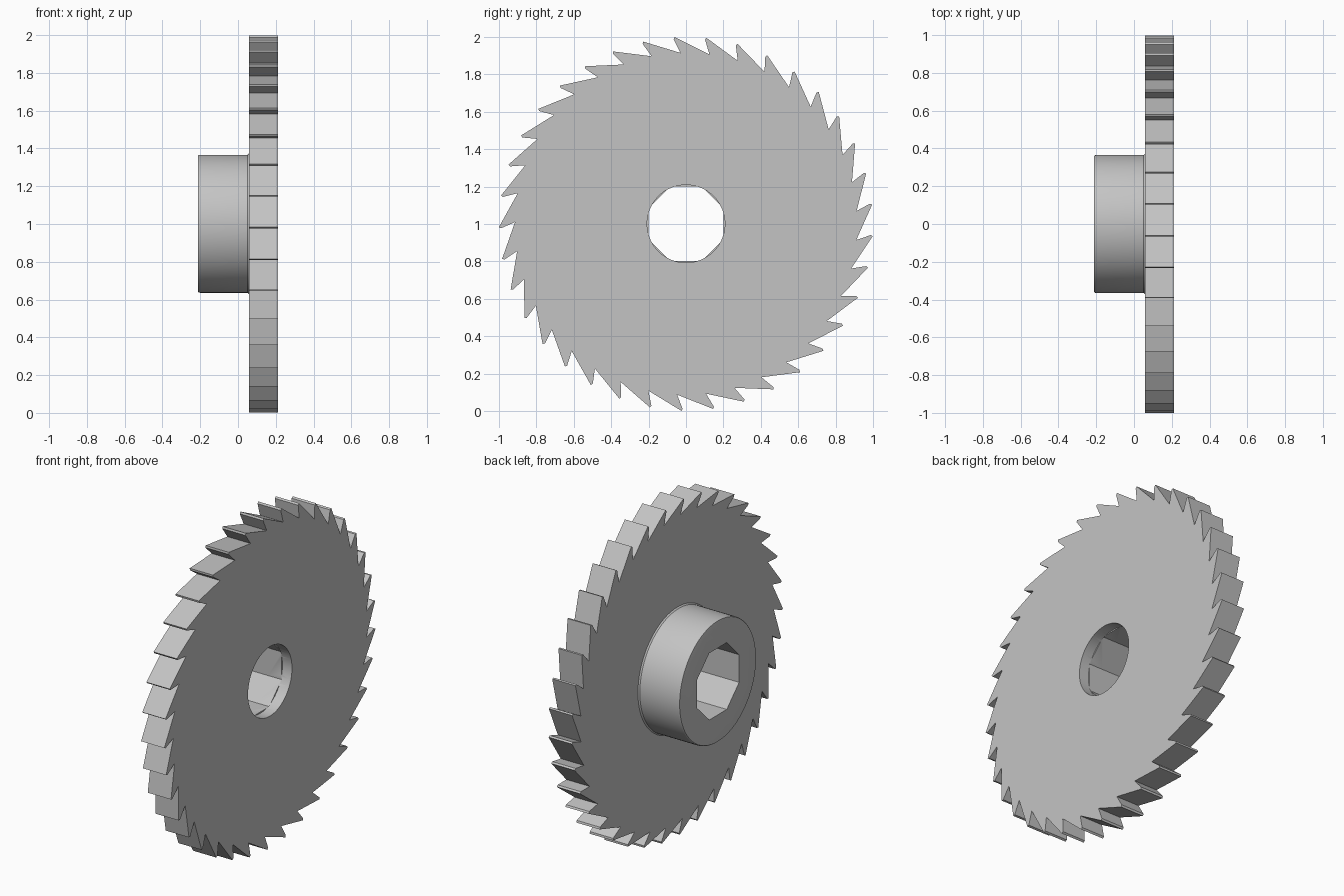
import bpy
import bmesh
from math import sin, cos, pi, radians

CENTER_Z = 1.001
TEETH = 37
DISC_BACK, DISC_FRONT = 0.058, 0.212
STEP = 0.15                      # depth where the octagonal bore turns round

cube = bpy.data.objects.get("Cube")
if cube:
    bpy.data.objects.remove(cube, do_unlink=True)

steel = bpy.data.materials.new("plain_steel_grey")
steel.use_nodes = True
grey = (0.55, 0.55, 0.55, 1)
steel.diffuse_color = grey
for node in steel.node_tree.nodes:
    if node.type == 'BSDF_PRINCIPLED':
        node.inputs["Base Color"].default_value = grey


def polar(radius, angle):
    return radius * cos(angle), radius * sin(angle)


def ring(radius, sides, turn=0.0):
    return [polar(radius, turn + 2 * pi * i / sides) for i in range(sides)]


def loft(name, sections):
    """Closed solid through (x, outline) sections stacked along x."""
    bm = bmesh.new()
    loops = [[bm.verts.new((x, y, z + CENTER_Z)) for y, z in outline]
             for x, outline in sections]
    for a, b in zip(loops, loops[1:]):
        for i in range(len(a)):
            j = (i + 1) % len(a)
            bm.faces.new((a[i], a[j], b[j], b[i]))
    bm.faces.new(loops[0])
    bm.faces.new(loops[-1])
    bmesh.ops.recalc_face_normals(bm, faces=bm.faces)
    mesh = bpy.data.meshes.new(name)
    bm.to_mesh(mesh)
    bm.free()
    mesh.materials.append(steel)
    obj = bpy.data.objects.new(name, mesh)
    bpy.context.collection.objects.link(obj)
    return obj


def activate(obj):
    bpy.ops.object.select_all(action='DESELECT')
    obj.select_set(True)
    bpy.context.view_layer.objects.active = obj


def cut(obj, cutter):
    activate(obj)
    mod = obj.modifiers.new("bore", 'BOOLEAN')
    mod.operation = 'DIFFERENCE'
    mod.solver = 'EXACT'
    mod.object = cutter
    bpy.ops.object.modifier_apply(modifier=mod.name)


# Toothed disc: each tooth leans over its undercut gullet
outline = []
for i in range(TEETH):
    tip = radians(5.9) + 2 * pi * i / TEETH
    outline += [polar(1.0, tip),
                polar(0.989, tip + radians(0.35)),
                polar(0.914, tip - radians(1.6))]
disc = loft("toothed_disc", [(DISC_BACK, outline), (DISC_FRONT, outline)])

# Hub with a rounded outer rim and a small fillet at the disc
hub_profile = [(-0.212, 0.356), (-0.2105, 0.361), (-0.207, 0.364),
               (-0.202, 0.365), (0.05, 0.365), (DISC_BACK, 0.372)]
hub = loft("hub", [(x, ring(r, 96)) for x, r in hub_profile])

# Bore: octagonal through the hub, round at the disc face
octagon = ring(0.2 / cos(pi / 8), 8, pi / 8)
octagon_cutter = loft("octagon_cutter", [(-0.3, octagon), (STEP, octagon)])
round_hole = ring(0.208, 72, radians(1))
round_cutter = loft("round_cutter", [(STEP - 0.001, round_hole), (0.3, round_hole)])
cut(hub, octagon_cutter)
cut(disc, octagon_cutter)
cut(disc, round_cutter)
for cutter in (octagon_cutter, round_cutter):
    bpy.data.objects.remove(cutter, do_unlink=True)

for part in (disc, hub):
    activate(part)
    bpy.ops.object.shade_smooth_by_angle(angle=radians(30))
